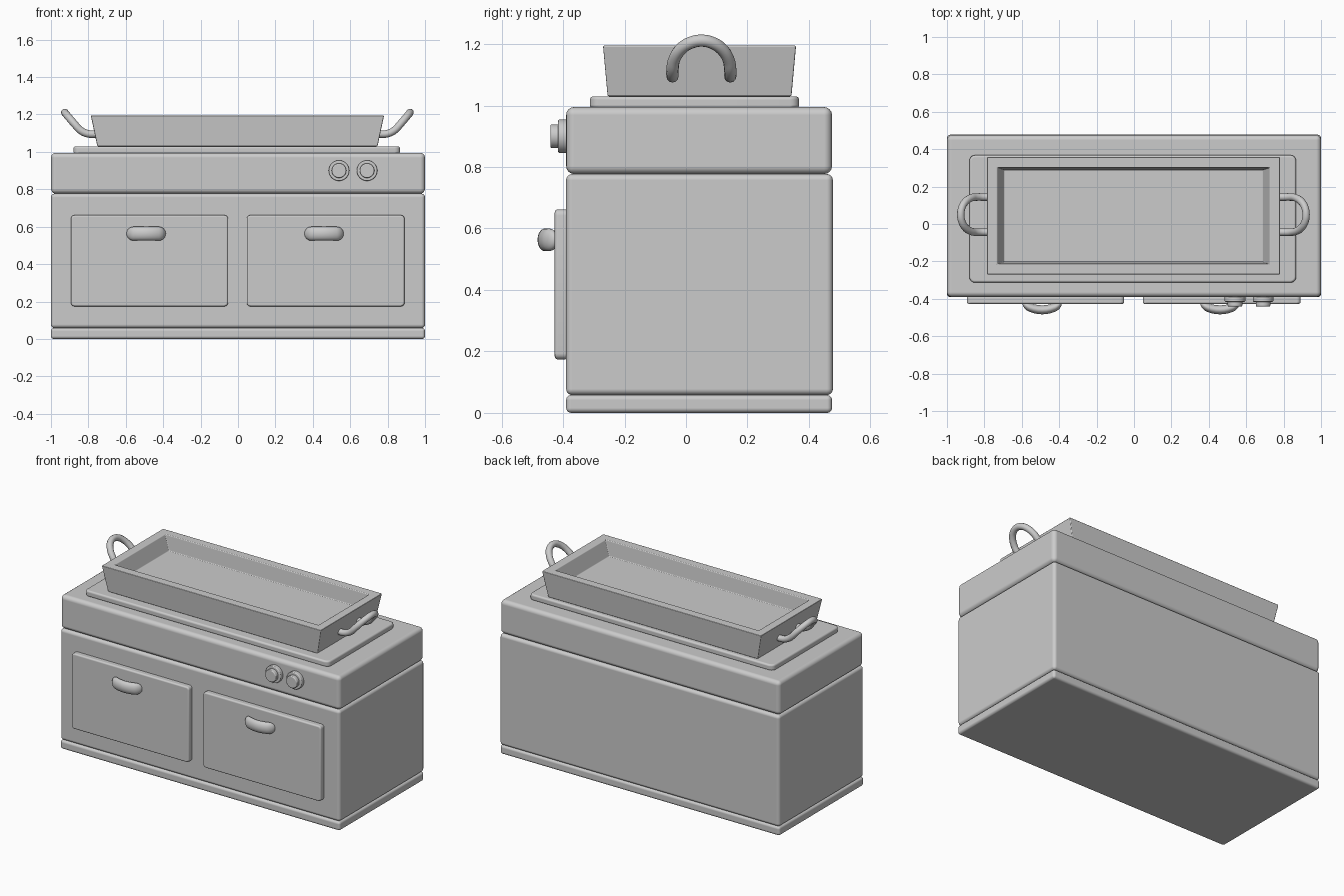
import bpy, bmesh, math
from mathutils import Vector, Matrix

if "Cube" in bpy.data.objects:
    bpy.data.objects.remove(bpy.data.objects["Cube"])


def finish(bm, name, bevel=0.0, segs=4):
    bmesh.ops.recalc_face_normals(bm, faces=bm.faces)
    me = bpy.data.meshes.new(name)
    bm.to_mesh(me)
    bm.free()
    ob = bpy.data.objects.new(name, me)
    bpy.context.collection.objects.link(ob)
    for p in me.polygons:
        p.use_smooth = True
    if bevel:
        m = ob.modifiers.new("bevel", 'BEVEL')
        m.width, m.segments = bevel, segs
        m.limit_method, m.angle_limit = 'ANGLE', math.radians(35)
        m.harden_normals = True
    return ob


def box(name, x, y, z, bevel, corner=0.0, axis=2):
    """Box from ranges; corner rounds the four edges running along axis."""
    bm = bmesh.new()
    bmesh.ops.create_cube(bm, size=1)
    for v in bm.verts:
        v.co = [r[0] + (c + 0.5) * (r[1] - r[0]) for r, c in zip((x, y, z), v.co)]
    if corner:
        edges = [e for e in bm.edges
                 if abs((e.verts[0].co - e.verts[1].co).normalized()[axis]) > 0.9]
        bmesh.ops.bevel(bm, geom=edges, offset=corner, segments=5,
                        profile=0.5, affect='EDGES')
    return finish(bm, name, bevel)


# Cabinet: plinth, body, worktop block, hot plate
D = (-0.39, 0.475)
box("plinth", (-1, 1), D, (0, 0.058), 0.016)
box("cabinet_body", (-1, 1), (-0.39, 0.478), (0.058, 0.777), 0.02)
box("worktop_block", (-1, 1), D, (0.777, 0.995), 0.026)
box("hot_plate", (-0.88, 0.867), (-0.313, 0.368), (0.99, 1.03), 0.012, 0.03)


# Tray: flared outer wall, rim, sloped inner wall and floor
def tray():
    bm = bmesh.new()
    cx, cy = -0.003, 0.044
    loops = []
    for hx, hy, z in ((0.749, 0.299, 1.03), (0.784, 0.314, 1.195),
                      (0.728, 0.257, 1.195), (0.692, 0.246, 1.10)):
        loops.append([bm.verts.new((cx + sx * hx, cy + sy * hy, z))
                      for sx, sy in ((-1, -1), (1, -1), (1, 1), (-1, 1))])
    for a, b in zip(loops, loops[1:]):
        for i in range(4):
            j = (i + 1) % 4
            bm.faces.new((a[i], a[j], b[j], b[i]))
    bm.faces.new(loops[0][::-1])
    bm.faces.new(loops[-1])
    return finish(bm, "tray", 0.005, 3)


tray()

# Tray handles: bent round bar, mirrored left and right
half = [(0.745, 0.094, 1.096), (0.80, 0.094, 1.097), (0.84, 0.094, 1.116),
        (0.872, 0.088, 1.150), (0.902, 0.065, 1.185), (0.918, 0.035, 1.204)]
path = half + [(0.923, 0, 1.211)] + [(x, -y, z) for x, y, z in half[::-1]]
for side, name in ((-1, "tray_handle_left"), (1, "tray_handle_right")):
    cu = bpy.data.curves.new(name, 'CURVE')
    cu.dimensions = '3D'
    cu.bevel_depth, cu.bevel_resolution = 0.02, 4
    cu.resolution_u, cu.use_fill_caps = 6, True
    sp = cu.splines.new('BEZIER')
    sp.bezier_points.add(len(path) - 1)
    for bp, (x, y, z) in zip(sp.bezier_points, path):
        bp.co = (side * x - 0.003, y + 0.05, z)
        bp.handle_left_type = bp.handle_right_type = 'AUTO'
    bpy.context.collection.objects.link(bpy.data.objects.new(name, cu))


# Door pull: bowed bar with an oval section and rounded ends
def pull(name, cx):
    bm = bmesh.new()
    rings, n = [], 20
    half_len, cap, rz, ry = 0.105, 0.036, 0.037, 0.024
    ts = [-half_len + cap * (1 - math.cos(a * math.pi / 12)) for a in range(7)]
    ts += [-0.045, -0.022, 0.0]
    ts += [-t for t in ts[-2::-1]]
    for t in ts:
        d = max(0, abs(t) - (half_len - cap)) / cap
        s = max(math.sqrt(max(0, 1 - d * d)), 0.02)
        y = -0.459 + 0.032 * (t / half_len) ** 2
        rings.append([bm.verts.new((cx + t, y + ry * s * math.cos(k * math.tau / n),
                                    0.563 + rz * s * math.sin(k * math.tau / n)))
                      for k in range(n)])
    for a, b in zip(rings, rings[1:]):
        for i in range(n):
            j = (i + 1) % n
            bm.faces.new((a[i], a[j], b[j], b[i]))
    bm.faces.new(rings[0])
    bm.faces.new(rings[-1])
    finish(bm, name)


# Doors with their pulls
for side, x, px in (("left", (-0.893, -0.053), -0.491), ("right", (0.047, 0.89), 0.46)):
    box("door_" + side, x, (-0.427, -0.385), (0.174, 0.662), 0.01, 0.02, axis=1)
    pull("door_pull_" + side, px)


# Control knobs: wide collar with a narrower cap
def disc(name, x, y0, y1, r):
    bm = bmesh.new()
    rot = Matrix.Translation(Vector((x, (y0 + y1) / 2, 0.9))) @ Matrix.Rotation(math.pi / 2, 4, 'X')
    bmesh.ops.create_cone(bm, cap_ends=True, segments=32, radius1=r, radius2=r,
                          depth=y1 - y0, matrix=rot)
    finish(bm, name, 0.006, 3)


for i, x in enumerate((0.54, 0.69), 1):
    disc(f"knob_collar_{i}", x, -0.416, -0.385, 0.055)
    disc(f"knob_cap_{i}", x, -0.441, -0.41, 0.039)
